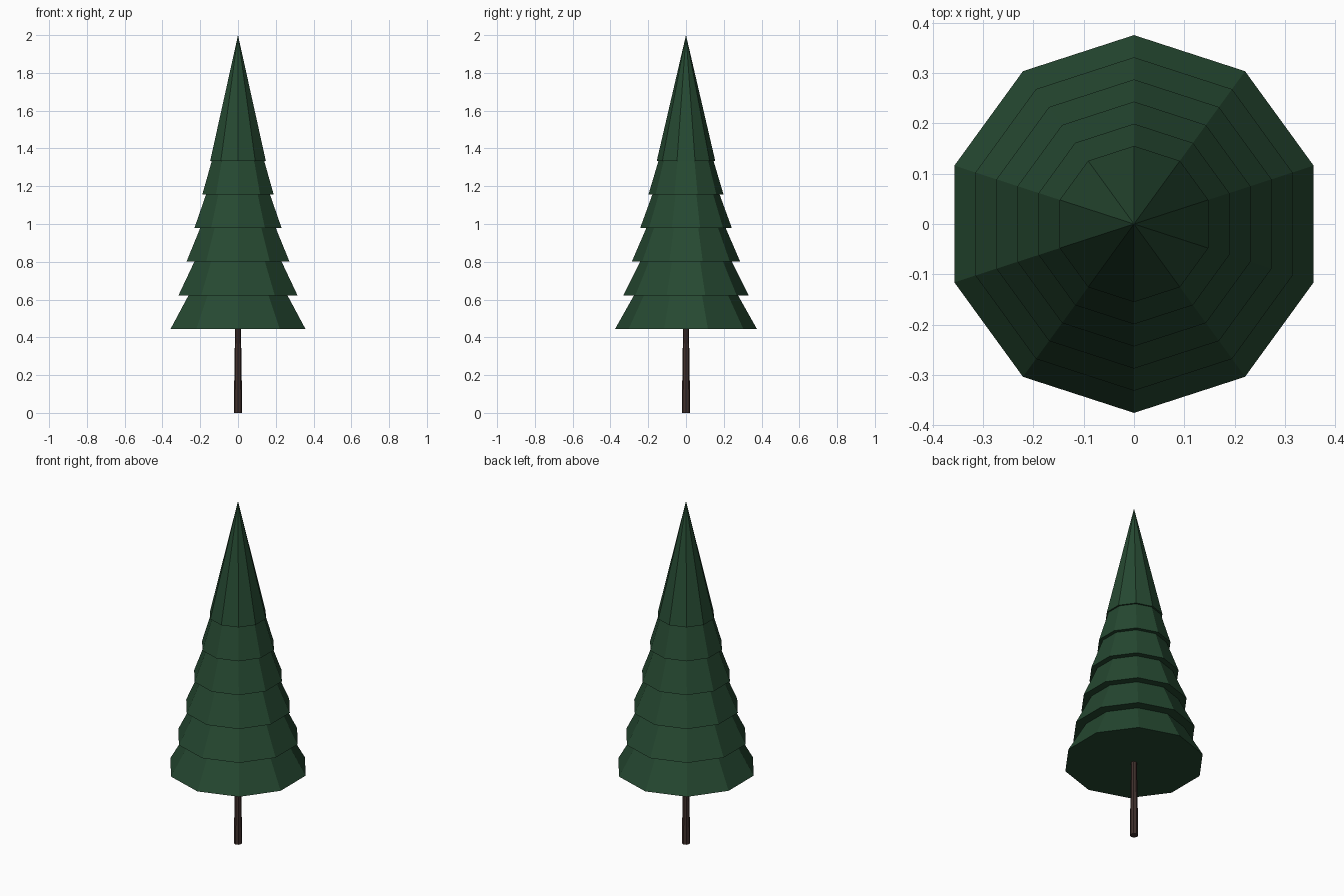
import bpy
from math import radians

if "Cube" in bpy.data.objects:
    bpy.data.objects.remove(bpy.data.objects["Cube"], do_unlink=True)


def make_material(name, rgb):
    mat = bpy.data.materials.new(name)
    mat.use_nodes = True
    color = (*rgb, 1.0)
    mat.diffuse_color = color
    mat.node_tree.nodes["Principled BSDF"].inputs["Base Color"].default_value = color
    return mat


def add_cone(name, sides, r_bottom, r_top, z, height, mat):
    """Flat-shaded cone standing on height z, with a corner facing +y."""
    bpy.ops.mesh.primitive_cone_add(
        vertices=sides, radius1=r_bottom, radius2=r_top, depth=height,
        location=(0, 0, z + height / 2))
    obj = bpy.context.object
    obj.name = obj.data.name = name
    obj.data.materials.append(mat)
    return obj


needle_green = make_material("needle green", (0.019, 0.066, 0.031))
bark_brown = make_material("bark brown", (0.052, 0.030, 0.026))

# Slender tapered trunk reaching into the foliage
add_cone("trunk", 8, 0.0225, 0.0145, 0, 0.52, bark_brown)

# Six stacked tiers, equal in height and shrinking upward
TIERS = 6
TIER_HEIGHT = 0.667
for i in range(TIERS):
    t = i / (TIERS - 1)
    radius = 0.375 + (0.155 - 0.375) * t
    base = 0.445 + (2 - TIER_HEIGHT - 0.445) * t
    add_cone(f"foliage_tier_{i + 1}", 10, radius, 0, base, TIER_HEIGHT, needle_green)
